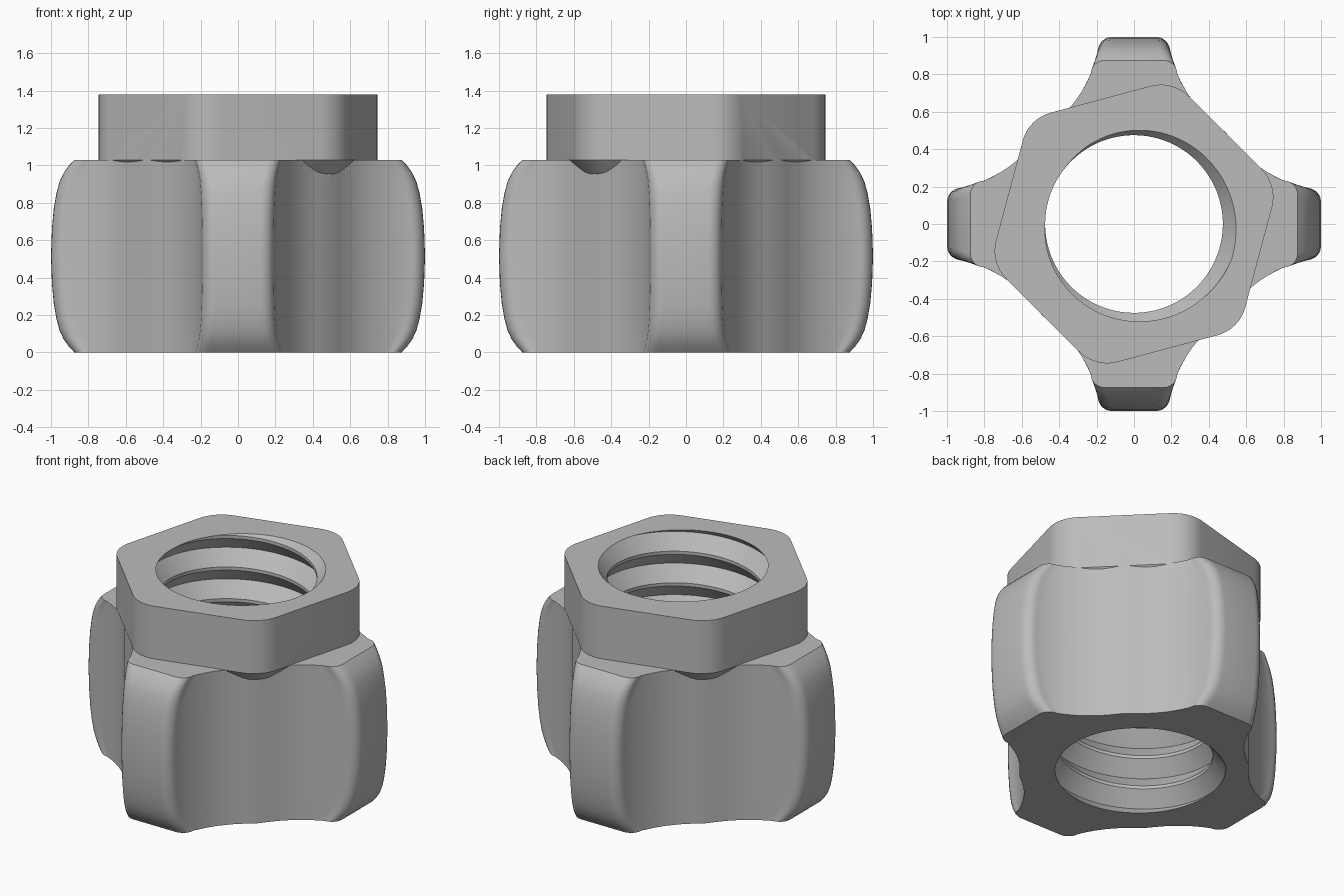
import bpy, bmesh, math
from math import sin, cos, pi

if "Cube" in bpy.data.objects:
    bpy.data.objects.remove(bpy.data.objects["Cube"])

BODY_H, TOP = 1.03, 1.38
steel = bpy.data.materials.new("steel_grey")
steel.diffuse_color = (0.5, 0.5, 0.5, 1)
steel.use_nodes = True
steel.node_tree.nodes["Principled BSDF"].inputs["Base Color"].default_value = steel.diffuse_color


def finish(name, bm):
    bmesh.ops.recalc_face_normals(bm, faces=bm.faces)
    me = bpy.data.meshes.new(name)
    bm.to_mesh(me)
    bm.free()
    ob = bpy.data.objects.new(name, me)
    me.materials.append(steel)
    bpy.context.collection.objects.link(ob)
    return ob


def loft(name, layers):
    """Skin a stack of (z, outline) layers and cap both ends."""
    bm = bmesh.new()
    rings = [[bm.verts.new((x, y, z)) for x, y in pts] for z, pts in layers]
    n = len(rings[0])
    for a, b in zip(rings, rings[1:]):
        for i in range(n):
            j = (i + 1) % n
            bm.faces.new((a[i], a[j], b[j], b[i]))
    bm.faces.new(rings[0][::-1])
    bm.faces.new(rings[-1])
    return finish(name, bm)


# Lobe half width along its length, from the lobe tip inward
FLANK = [(1.0, .178), (.95, .187), (.9, .198), (.85, .213), (.8, .232), (.75, .256),
         (.7, .285), (.66, .312), (.62, .345), (.58, .382), (.54, .428)]


def width(u):
    for (u1, w1), (u0, w0) in zip(FLANK, FLANK[1:]):
        if u >= u0:
            return w0 + (w1 - w0) * (u - u0) / (u1 - u0)
    return FLANK[-1][1]


def lobed_outline(tip):
    """Four-lobed section whose lobes end at the given distance."""
    r = .075
    base = tip - r
    w = width(base)
    half = [(base + r * sin(a), w - r + r * cos(a))
            for a in (pi / 2 * (1 - i / 6) for i in range(7))]
    half += [(base + (.72 - base) * t, width(base + (.72 - base) * t)) for t in (.25, .5, .75, 1)]
    half += FLANK[6:]
    lobe = [(x, -y) for x, y in half[::-1]] + half + [(.49, .49)]
    out = []
    for k in range(4):
        c, s = cos(k * pi / 2), sin(k * pi / 2)
        out += [(x * c - y * s, x * s + y * c) for x, y in lobe]
    return out


# Lobed grip body with rounded lobe ends
ends = [(0, .875), (.03, .903), (.07, .932), (.12, .955), (.18, .971),
        (.26, .985), (.37, .995), (BODY_H / 2, 1.0)]
ends += [(BODY_H - z, t) for z, t in ends[-2::-1]]
body = loft("threaded_lobed_nut", [(z, lobed_outline(t)) for z, t in ends])


# Hexagonal head with rounded corners and a tapered underside
def hex_outline(scale=1.0, apothem=.69, r=.21):
    c = (apothem - r) / cos(pi / 6)
    pts = []
    for k in range(6):
        m = pi / 12 + k * pi / 3
        for i in range(9):
            a = m + (i / 8 - .5) * pi / 3
            pts.append((scale * (c * cos(m) + r * cos(a)), scale * (c * sin(m) + r * sin(a))))
    return pts


head = loft("hex_head", [(.90, hex_outline(.835)), (BODY_H - .002, hex_outline()),
                         (TOP, hex_outline())])

# Helical thread cutter
PITCH, START, N = .21, math.radians(-20), 96
PROFILE = [(0, .555), (.45, .475), (.55, .475), (1, .555)]
LOW, HIGH = -.15, TOP + .15


def thread_radius(z, turn):
    p = ((z - TOP) / PITCH - turn) % 1
    for (p0, r0), (p1, r1) in zip(PROFILE, PROFILE[1:]):
        if p <= p1:
            return r0 + (r1 - r0) * (p - p0) / (p1 - p0)


bm = bmesh.new()
columns = []
for i in range(N + 1):
    turn = i / N
    a = START + turn * 2 * pi
    col = []
    for k in range(-10, 3):
        for p, r in PROFILE[:3]:
            z = TOP + PITCH * (k + p + turn)
            if z < LOW or z > HIGH:
                z = min(max(z, LOW), HIGH)
                r = thread_radius(z, turn)
            col.append(bm.verts.new((r * cos(a), r * sin(a), z)))
    columns.append(col)
for a, b in zip(columns, columns[1:]):
    for j in range(len(a) - 1):
        bm.faces.new((a[j], b[j], b[j + 1], a[j + 1]))
bmesh.ops.remove_doubles(bm, verts=bm.verts, dist=1e-5)
bmesh.ops.holes_fill(bm, edges=[e for e in bm.edges if e.is_boundary], sides=0)
cutter = finish("thread_cutter", bm)

# Join head to body, then cut the threaded bore
bpy.context.view_layer.objects.active = body
body.select_set(True)
for ob, op in ((head, 'UNION'), (cutter, 'DIFFERENCE')):
    mod = body.modifiers.new(op.lower(), 'BOOLEAN')
    mod.object, mod.operation, mod.solver = ob, op, 'EXACT'
    bpy.ops.object.modifier_apply(modifier=mod.name)
    bpy.data.objects.remove(ob)
bpy.ops.object.shade_smooth_by_angle(angle=math.radians(30))
